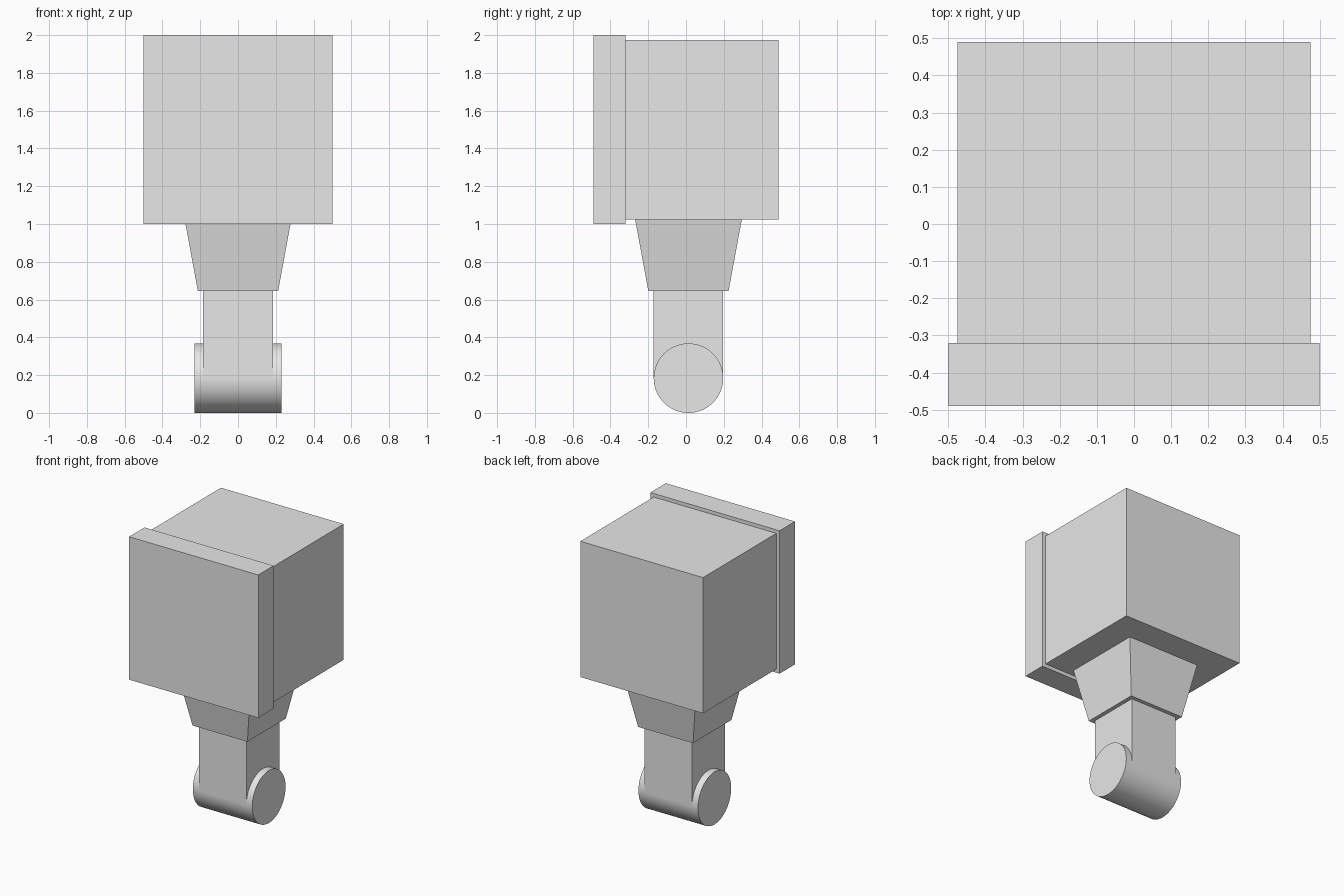
import bpy
import bmesh
import math
from mathutils import Matrix, Vector

if "Cube" in bpy.data.objects:
    bpy.data.objects.remove(bpy.data.objects["Cube"], do_unlink=True)

# Single plain grey
grey = bpy.data.materials.new("plain grey")
grey.use_nodes = True
colour = (0.8, 0.8, 0.8, 1)
grey.diffuse_color = colour
grey.node_tree.nodes["Principled BSDF"].inputs["Base Color"].default_value = colour


def finish(name, bm):
    mesh = bpy.data.meshes.new(name)
    bm.to_mesh(mesh)
    bm.free()
    mesh.materials.append(grey)
    obj = bpy.data.objects.new(name, mesh)
    bpy.context.collection.objects.link(obj)
    return obj


def block(name, half_x, y0, y1, z0, z1, bottom_scale=1):
    """Box between the given limits, optionally narrowed at the bottom."""
    bm = bmesh.new()
    bmesh.ops.create_cube(bm, size=1)
    for v in bm.verts:
        s = bottom_scale if v.co.z < 0 else 1
        v.co = Vector((v.co.x * 2 * half_x * s,
                       (y0 + y1) / 2 + v.co.y * (y1 - y0) * s,
                       (z0 + z1) / 2 + v.co.z * (z1 - z0)))
    return finish(name, bm)


# Head: main box with a slightly larger front plate
block("head_box", 0.475, -0.32, 0.49, 1.025, 1.975)
block("front_plate", 0.5, -0.49, -0.32, 1, 2)

# Neck: tapered collar above a square stem
axis_y, radius = 0.013, 0.184
block("tapered_collar", 0.2825, axis_y - 0.2825, axis_y + 0.2825, 0.645, 1.025, 0.752)
block("stem", radius, axis_y - radius, axis_y + radius, radius, 0.645)

# Round pivot lying across the foot of the stem
bm = bmesh.new()
bmesh.ops.create_cone(bm, cap_ends=True, segments=64, radius1=radius, radius2=radius,
                      depth=0.46, matrix=Matrix.Translation((0, axis_y, radius))
                      @ Matrix.Rotation(math.pi / 2, 4, "Y"))
pivot = finish("pivot_cylinder", bm)
bpy.ops.object.select_all(action="DESELECT")
pivot.select_set(True)
bpy.context.view_layer.objects.active = pivot
bpy.ops.object.shade_smooth_by_angle(angle=math.radians(30))
